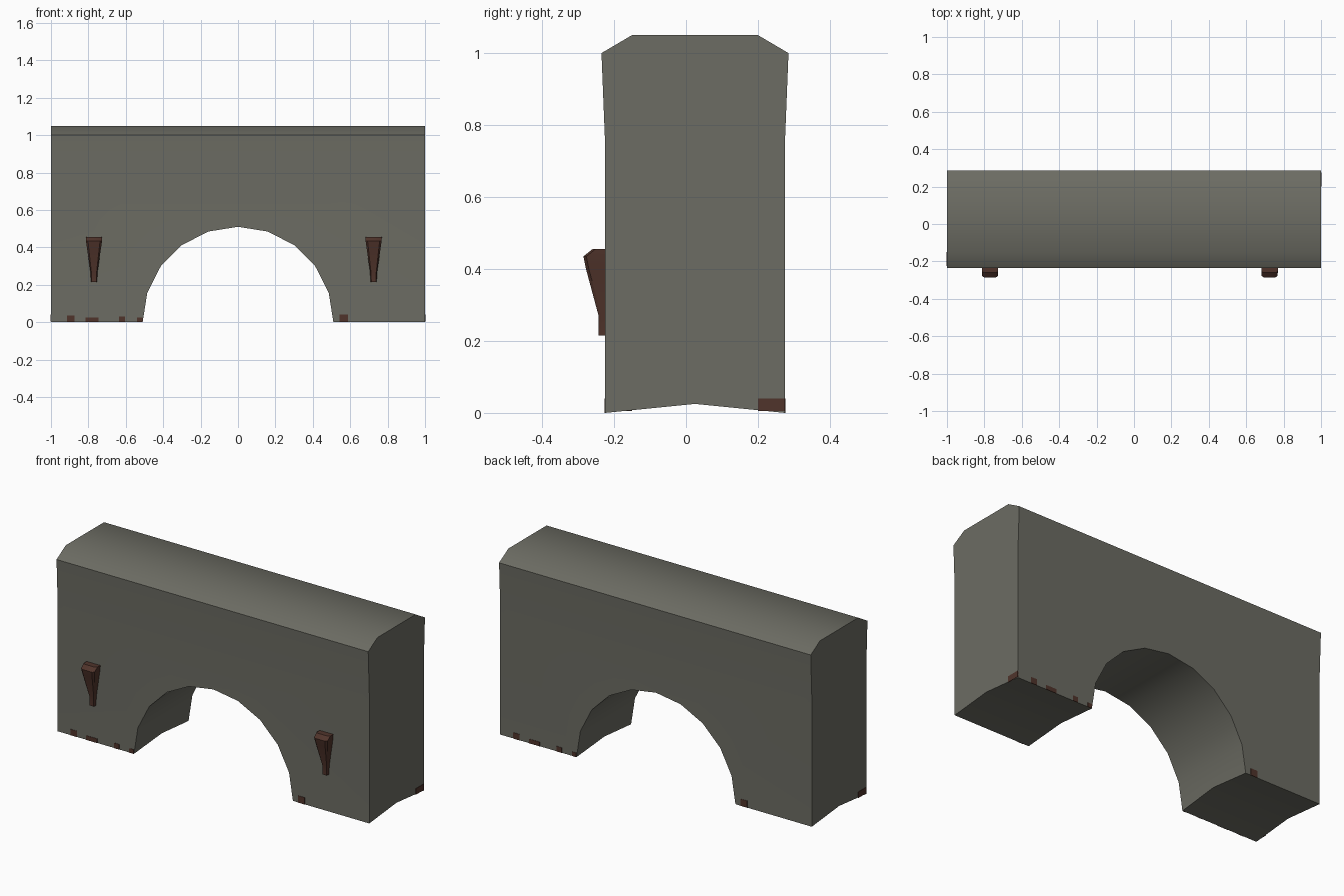
import bpy, bmesh, math

if "Cube" in bpy.data.objects:
    bpy.data.objects.remove(bpy.data.objects["Cube"])


def material(name, rgb):
    m = bpy.data.materials.new(name)
    m.diffuse_color = (*rgb, 1)
    m.use_nodes = True
    m.node_tree.nodes["Principled BSDF"].inputs["Base Color"].default_value = m.diffuse_color
    return m


stone = material("grey stone", (0.150, 0.150, 0.125))
rust = material("dark brown", (0.080, 0.034, 0.024))


def loft(name, rings, mat):
    """Skin a list of equal-length point rings and cap both ends."""
    bm = bmesh.new()
    rows = [[bm.verts.new(p) for p in r] for r in rings]
    n = len(rows[0])
    for a, b in zip(rows, rows[1:]):
        for i in range(n):
            j = (i + 1) % n
            bm.faces.new((a[i], a[j], b[j], b[i]))
    bm.faces.new(rows[0][::-1])
    bm.faces.new(rows[-1])
    bmesh.ops.recalc_face_normals(bm, faces=bm.faces)
    me = bpy.data.meshes.new(name)
    bm.to_mesh(me)
    bm.free()
    me.materials.append(mat)
    ob = bpy.data.objects.new(name, me)
    bpy.context.collection.objects.link(ob)
    return ob


def smooth(ob, degrees):
    bpy.ops.object.select_all(action='DESELECT')
    ob.select_set(True)
    bpy.context.view_layer.objects.active = ob
    bpy.ops.object.shade_smooth_by_angle(angle=math.radians(degrees))


# wall: cross-section mirrored about its mid plane, run along x
MID = 0.025
half = [(0.25, 0), (0.25, 0.75), (0.26, 1.0), (0.175, 1.05)]
section = [(MID, 0.025)] + [(MID + y, z) for y, z in half] \
    + [(MID - y, z) for y, z in reversed(half)]
wall = loft("arched_wall", [[(x, y, z) for y, z in section] for x in (-1, 1)], stone)

# arch opening: 20-sided cylinder cut through the wall
circle = [(0.51 * math.cos(i * math.pi / 10), 0.51 * math.sin(i * math.pi / 10))
          for i in range(20)]
cutter = loft("arch_cutter", [[(x, y, z) for x, z in circle] for y in (-0.6, 0.6)], stone)
cutter.hide_render = True
cut = wall.modifiers.new("arch", 'BOOLEAN')
cut.object = cutter
cut.operation = 'DIFFERENCE'
cut.solver = 'EXACT'
bpy.context.view_layer.objects.active = wall
bpy.ops.object.modifier_apply(modifier="arch")
bpy.data.objects.remove(cutter)
smooth(wall, 35)

# tapered pegs on the front: (height, half width, front y)
levels = [(0.215, 0.016, -0.243), (0.27, 0.019, -0.243), (0.40, 0.038, -0.278),
          (0.435, 0.043, -0.285), (0.455, 0.044, -0.26)]
for side, cx in (("left", -0.77), ("right", 0.725)):
    rings = []
    for z, w, y in levels:
        edge = [(w, -0.21), (w, y + 0.008), (w * 0.75, y)]
        rings.append([(cx + dx, yy, z) for dx, yy in edge]
                     + [(cx - dx, yy, z) for dx, yy in reversed(edge)])
    smooth(loft(side + "_peg", rings, rust), 35)


def plate(name, lo, hi):
    (x0, y0, z0), (x1, y1, z1) = lo, hi
    return loft(name, [[(x0, y0, z), (x1, y0, z), (x1, y1, z), (x0, y1, z)]
                       for z in (z0, z1)], rust)


# thin rust patches along the foot, repeated half a turn around
T = 0.002
patches = [(-0.895, 0.02, 0.035), (-0.78, 0.035, 0.025), (-0.62, 0.016, 0.03),
           (-0.525, 0.014, 0.025), (0.565, 0.022, 0.04)]
for s, face in ((1, "front"), (-1, "back")):
    y = MID - s * 0.25
    for x, w, h in patches:
        plate(face + "_foot_patch", (s * x - w, y - T, 0), (s * x + w, y + T, h))
    a, b = sorted((MID + s * 0.175, MID + s * 0.25))
    plate(face + "_end_patch", (s - T, a, 0.005), (s + T, b, 0.04))
